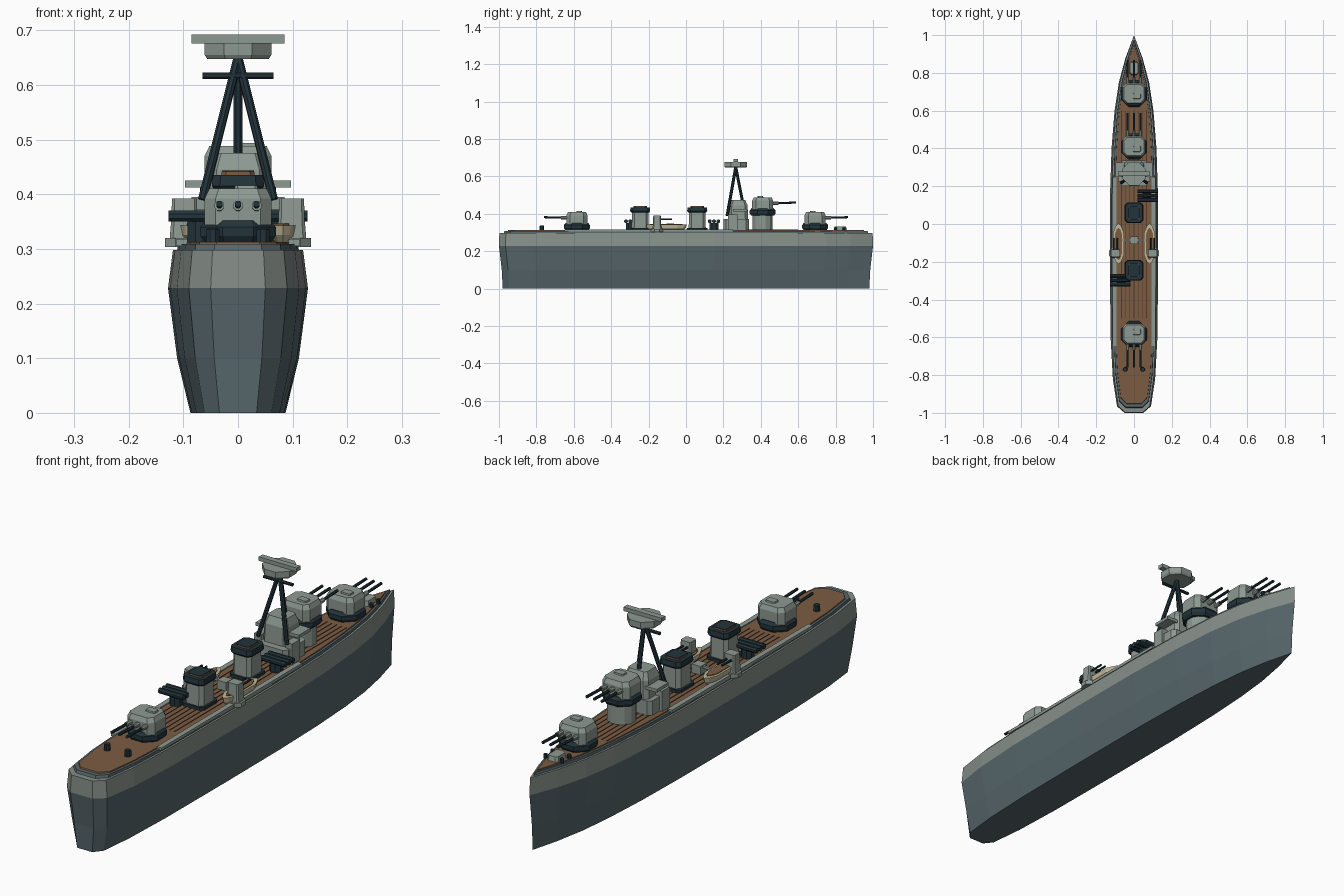
import bpy, math
from mathutils import Vector

if "Cube" in bpy.data.objects:
    bpy.data.objects.remove(bpy.data.objects["Cube"])


def material(name, *rgb):
    m = bpy.data.materials.new(name)
    m.use_nodes = True
    m.diffuse_color = (*rgb, 1)
    bsdf = next(n for n in m.node_tree.nodes if n.type == 'BSDF_PRINCIPLED')
    bsdf.inputs["Base Color"].default_value = (*rgb, 1)
    return m


GREY = material("light grey", .27, .32, .29)
SIDE = material("upper hull grey", .24, .275, .25)
HULL = material("blue grey", .095, .135, .15)
DARK = material("dark slate", .016, .034, .043)
WOOD = material("deck wood", .20, .108, .055)
SEAM = material("deck seam", .075, .042, .025)
CREAM = material("cream", .55, .49, .32)


def loft(name, outline, levels, mat, at=(0, 0, 0)):
    """Stack scaled copies of an outline; levels are (z, x scale, y scale)."""
    n = len(outline)
    verts = [(at[0] + x * sx, at[1] + y * sy, at[2] + z)
             for z, sx, sy in levels for x, y in outline]
    faces = [tuple(reversed(range(n))), tuple(range(len(verts) - n, len(verts)))]
    for k in range(len(levels) - 1):
        for i in range(n):
            j = (i + 1) % n
            faces.append((k * n + i, k * n + j, (k + 1) * n + j, (k + 1) * n + i))
    mesh = bpy.data.meshes.new(name)
    mesh.from_pydata(verts, [], faces)
    mesh.materials.append(mat)
    ob = bpy.data.objects.new(name, mesh)
    bpy.context.collection.objects.link(ob)
    return ob


def chamfered(hx, hy, c):
    return [(hx, c - hy), (hx, hy - c), (hx - c, hy), (c - hx, hy),
            (-hx, hy - c), (-hx, c - hy), (c - hx, -hy), (hx - c, -hy)]


def ngon(r, n=8):
    return [(r * math.cos((i + .5) * math.tau / n),
             r * math.sin((i + .5) * math.tau / n)) for i in range(n)]


def block(name, x0, x1, y0, y1, z0, z1, mat):
    hx, hy = (x1 - x0) / 2, (y1 - y0) / 2
    return loft(name, [(hx, -hy), (hx, hy), (-hx, hy), (-hx, -hy)],
                [(z0, 1, 1), (z1, 1, 1)], mat, ((x0 + x1) / 2, (y0 + y1) / 2, 0))


def rod(name, a, b, r, mat):
    a, b = Vector(a), Vector(b)
    ob = loft(name, ngon(r), [(0, 1, 1), ((b - a).length, 1, 1)], mat)
    ob.rotation_euler = (b - a).to_track_quat('Z', 'Y').to_euler()
    ob.location = a
    return ob


# Hull, deck edge and wooden deck share one plan outline
half = [(.05, -1), (.09, -.965), (.112, -.82), (.124, -.6), (.128, -.2),
        (.127, .15), (.119, .4), (.103, .6), (.08, .75), (.045, .88)]
plan = half + [(0, 1)] + [(-x, y) for x, y in reversed(half)]
hull = loft("hull", plan, [(0, .68, .98), (.1, .87, .985), (.228, 1, 1),
                           (.298, .93, .998)], HULL)
hull.data.materials.append(SIDE)
for face in hull.data.polygons:
    if face.center.z > .235:
        face.material_index = 1
loft("deck_edge", plan, [(.297, .87, .975), (.309, .86, .97)], HULL)
loft("wood_deck", plan, [(.305, .79, .955), (.313, .78, .95)], WOOD)
for i in range(-3, 4):
    block("deck_seam", i * .022 - .0015, i * .022 + .0015, -.5, .6, .31, .315, SEAM)
for s in (-1, 1):
    x = sorted((s * .092, s * .113))
    block("side_walkway", *x, -.65, .25, .305, .317, GREY)


# Main gun turrets
def turret(y, z, d):
    loft("turret_ring", ngon(.075), [(z, .88, .88), (z + .012, 1, 1),
         (z + .028, 1, 1), (z + .04, .85, .85)], DARK, (0, y, 0))
    loft("turret_house", chamfered(.061, .056, .02),
         [(z + .032, 1, 1), (z + .08, 1, 1), (z + .098, .86, .86)], GREY, (0, y, 0))
    loft("turret_hatch", chamfered(.022, .016, .005),
         [(z + .096, 1, 1), (z + .104, .9, .9)], GREY, (.015, y - d * .012, 0))
    for x in (-.034, 0, .034):
        rod("gun_sleeve", (x, y + d * .045, z + .066), (x, y + d * .085, z + .067), .0095, GREY)
        rod("gun_barrel", (x, y + d * .08, z + .067), (x, y + d * .177, z + .07), .006, DARK)


turret(.69, .312, 1)
turret(-.583, .312, -1)
turret(.41, .39, 1)
loft("raised_barbette", ngon(.055, 12), [(.31, 1, 1), (.4, 1, 1)], GREY, (0, .41, 0))

# Bridge
loft("bridge_base", chamfered(.075, .068, .015), [(.31, 1, 1), (.372, 1, 1)], GREY, (0, .268, 0))
loft("bridge_tower", chamfered(.056, .052, .015),
     [(.37, 1, 1), (.445, .95, .95), (.475, .75, .7)], GREY, (0, .28, 0))
block("bridge_wings", -.097, .097, .25, .325, .412, .425, GREY)
for s in (-1, 1):
    block("bridge_side_box", min(s * .055, s * .085), max(s * .055, s * .085),
          .225, .275, .31, .395, GREY)

# Tripod mast
for foot in ((-.065, .22, .39), (.065, .22, .39), (0, .315, .4)):
    rod("mast_leg", foot, (0, .266, .65), .0085, DARK)
rod("mast_yard", (-.065, .258, .617), (.065, .258, .617), .0065, DARK)
loft("fire_director", ngon(.066), [(.647, .92, .92), (.655, 1, 1), (.677, 1, 1)],
     GREY, (0, .266, 0))
block("rangefinder", -.085, .085, .254, .278, .676, .692, GREY)

# Funnels
for y in (.06, -.245):
    loft("funnel", chamfered(.042, .046, .014), [(.31, 1, 1), (.415, .95, .95)], GREY, (0, y, 0))
    loft("funnel_foot", chamfered(.05, .054, .014), [(.31, 1, 1), (.325, 1, 1)], DARK, (0, y, 0))
    loft("funnel_cap", chamfered(.048, .054, .015),
         [(.408, .9, .9), (.415, 1, 1), (.435, .95, .95)], DARK, (0, y, 0))
    loft("funnel_lip", chamfered(.03, .036, .008), [(.43, 1, 1), (.441, 1, 1)], WOOD, (0, y, 0))
    loft("funnel_mouth", chamfered(.029, .035, .008), [(.44, 1, 1), (.443, 1, 1)], DARK, (0, y, 0))

# Torpedo tubes swung over the sides
for s, y in ((1, .15), (-1, -.298)):
    loft("torpedo_mount", ngon(.026), [(.31, 1, 1), (.352, 1, 1)], DARK, (s * .068, y, 0))
    for dy in (-.023, 0, .023):
        rod("torpedo_tube", (s * .018, y + dy, .36), (s * .127, y + dy, .36), .0108, DARK)

# Boats and anti-aircraft mounts on both sides
boat = [(.028, -.06), (.028, .06), (.014, .095), (0, .108), (-.014, .095),
        (-.028, .06), (-.028, -.06), (-.014, -.095), (0, -.108), (.014, -.095)]
for s in (-1, 1):
    loft("boat", boat, [(.312, .55, .85), (.325, .9, .96), (.343, 1, 1)], CREAM, (s * .082, -.105, 0))
    loft("boat_floor", boat, [(.34, .7, .8), (.346, .7, .8)], WOOD, (s * .082, -.105, 0))
    loft("gun_platform", ngon(.035), [(.303, 1, 1), (.32, 1, 1)], GREY, (s * .101, -.155, 0))
    loft("gun_base", chamfered(.027, .024, .006), [(.318, 1, 1), (.35, .9, .9)], GREY, (s * .098, -.155, 0))
    loft("gun_shield", chamfered(.024, .022, .005), [(.35, 1, 1), (.392, .95, .9)], GREY, (s * .098, -.155, 0))
    for dx in (-.01, .01):
        rod("light_gun", (s * .098 + dx, -.14, .37), (s * .098 + dx, -.075, .372), .0045, DARK)
    # Bollards and anchor gear
    loft("bollard", ngon(.013), [(.31, 1, 1), (.335, 1, 1), (.338, .8, .8)], DARK, (s * .046, -.77, 0))
    for y in (.8, .845):
        loft("anchor_gear", ngon(.008), [(.31, 1, 1), (.328, 1, 1)], DARK, (s * .037, y, 0))
block("cross_beam", -.085, .085, -.09, -.08, .335, .345, GREY)
block("beam_post", -.02, .02, -.105, -.065, .31, .348, GREY)
loft("bow_hatch", chamfered(.025, .036, .01), [(.31, 1, 1), (.332, .85, .85)], GREY, (0, .825, 0))
